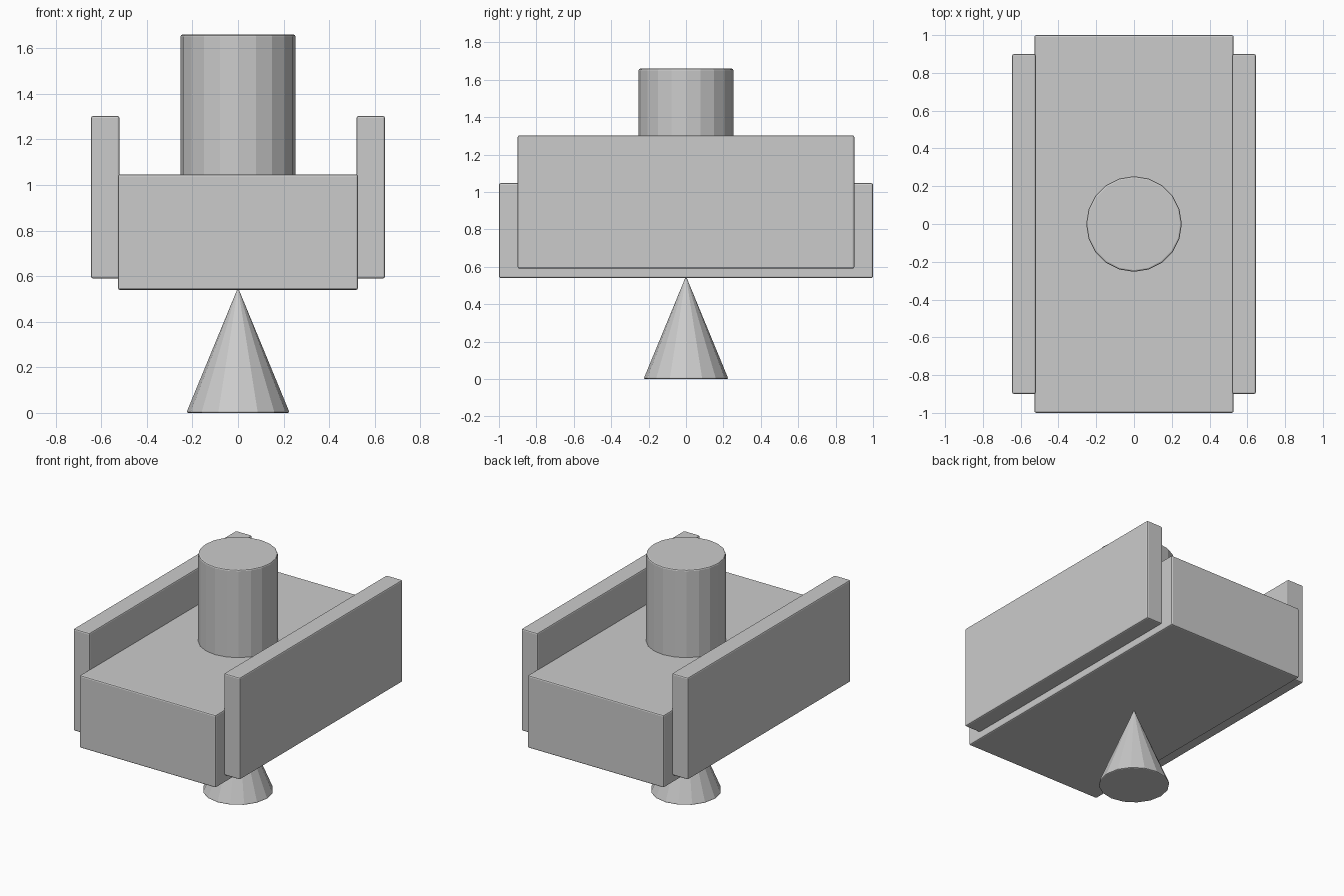
import bpy

if "Cube" in bpy.data.objects:
    bpy.data.objects.remove(bpy.data.objects["Cube"])


def finish(obj, name):
    """Name the part and soften its hard edges with a tiny bevel."""
    obj.name = name
    bev = obj.modifiers.new("edge_bevel", 'BEVEL')
    bev.width = 0.009
    bev.segments = 2
    bev.limit_method = 'ANGLE'
    bev.angle_limit = 0.6
    return obj


def box(name, x0, x1, y0, y1, z0, z1):
    bpy.ops.mesh.primitive_cube_add(
        size=1, location=((x0 + x1) / 2, (y0 + y1) / 2, (z0 + z1) / 2))
    obj = bpy.context.object
    obj.scale = (x1 - x0, y1 - y0, z1 - z0)
    bpy.ops.object.transform_apply(location=False, rotation=False, scale=True)
    return finish(obj, name)


# Main body
box("body", -0.527, 0.527, -1, 1, 0.54, 1.047)

# Side panels, left and right
for side, sign in (("left", -1), ("right", 1)):
    xs = sorted((sign * 0.52, sign * 0.645))
    box(side + "_side_panel", *xs, -0.9, 0.9, 0.59, 1.303)

# Upright cylinder on top
z0, z1 = 1.03, 1.66
bpy.ops.mesh.primitive_cylinder_add(vertices=20, radius=0.253, depth=z1 - z0,
                                    location=(0, 0, (z0 + z1) / 2))
finish(bpy.context.object, "top_cylinder")

# Cone stand below
h = 0.55
bpy.ops.mesh.primitive_cone_add(vertices=16, radius1=0.227, radius2=0, depth=h,
                                location=(0, 0, h / 2))
finish(bpy.context.object, "cone_stand")
